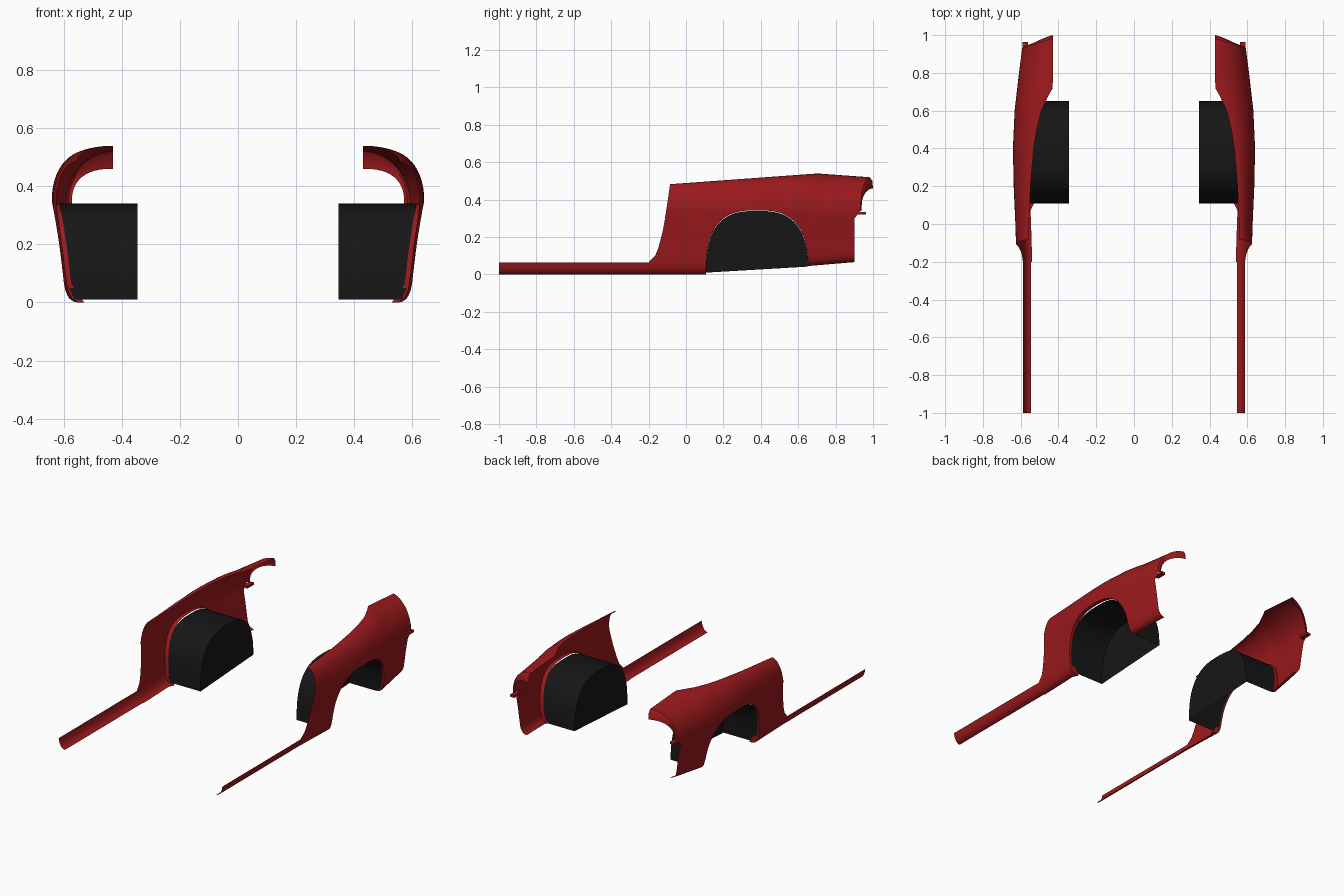
import bpy, bmesh
from math import sin, cos, pi

if "Cube" in bpy.data.objects:
    bpy.data.objects.remove(bpy.data.objects["Cube"])


def interp(x, pts):
    if x <= pts[0][0]:
        return pts[0][1]
    for (a, u), (b, v) in zip(pts, pts[1:]):
        if x <= b:
            return u + (v - u) * (x - a) / (b - a)
    return pts[-1][1]


def material(name, col):
    m = bpy.data.materials.new(name)
    m.diffuse_color = col
    m.use_nodes = True
    m.node_tree.nodes["Principled BSDF"].inputs["Base Color"].default_value = m.diffuse_color
    return m


RED = material("red_paint", (0.33, 0.01, 0.012, 1))
BLACK = material("black_liner", (0.008, 0.008, 0.008, 1))

# Body lines along y: widest point, inner top edge, top height, bottom height
WIDTH = [(-.2, .622), (0, .628), (.2, .637), (.4, .641), (.6, .632), (.8, .609), (.93, .592)]
INNER = [(-.09, .56), (0, .556), (.2, .548), (.4, .531), (.5, .515), (.6, .49), (.68, .453), (.72, .43)]
TOP = [(-.085, .483), (.7, .54), (.95, .52), (1, .51)]
BOTTOM = [(.1, 0), (.65, .045), (.9, .066)]
# Inward offset of the lower side by height, and the swept rear edge
LOWER = [(0, -.078), (.003, -.066), (.015, -.05), (.04, -.039), (.065, -.034), (.19, -.02), (.34, 0)]
REAR = [(.065, -.2), (.075, -.185), (.095, -.167), (.15, -.145), (.25, -.12), (.38, -.1), (.483, -.085)]
CREASE = .34
FRAC = [0, .01, .04, .08, .12, .19, .3, .42, .56, .7, .85, 1]   # lower rows
UP = 12                                                        # shoulder rows
A0, A1, AH = .108, .652, .343                                  # wheel arch


def side_x(y, z):
    b = interp(y, BOTTOM)
    return interp(y, WIDTH) + interp((z - b) * CREASE / (CREASE - b), LOWER)


def column(low, y_of, top_y, flange):
    """One fender section; y_of(z, shoulder angle) gives the y position."""
    c = max(CREASE, low + .012)
    pts = []
    for f in FRAC:
        z = low + (c - low) * f
        y = y_of(z, 0)
        pts.append((side_x(y, z), y, z))
    pts.insert(0, (pts[0][0] - flange, pts[0][1], low))
    for i in range(1, UP + 1):
        t = pi / 2 * i / UP
        z = c + (interp(top_y, TOP) - c) * sin(t)
        y = y_of(z, t)
        w, n = interp(y, WIDTH), interp(y, INNER)
        pts.append((n + (w - n) * cos(t), y, z))
    return pts


def arch(i, n):
    """Superellipse wheel opening in the y, z plane."""
    t = pi * i / n
    c, s = cos(t), max(sin(t), 0)
    u = -abs(c) ** (2 / 2.8) * (1 if c > 0 else -1)
    y = (A0 + A1) / 2 + u * (A1 - A0) / 2
    return y, max(interp(y, BOTTOM), AH * s ** (2 / 2.8))


def finish(name, bm, mat, angle=35):
    bmesh.ops.remove_doubles(bm, verts=bm.verts, dist=1e-5)
    bmesh.ops.recalc_face_normals(bm, faces=bm.faces)
    me = bpy.data.meshes.new(name)
    bm.to_mesh(me)
    bm.free()
    me.materials.append(mat)
    ob = bpy.data.objects.new(name, me)
    bpy.context.collection.objects.link(ob)
    bpy.ops.object.select_all(action='DESELECT')
    ob.select_set(True)
    bpy.context.view_layer.objects.active = ob
    bpy.ops.object.shade_smooth_by_angle(angle=angle * pi / 180)
    mod = ob.modifiers.new("mirror", 'MIRROR')
    mod.use_axis[0] = True
    mod.use_mirror_merge = False
    return ob


def skin(bm, cols):
    vs = [[bm.verts.new(p) for p in c] for c in cols]
    for a, b in zip(vs, vs[1:]):
        for k in range(len(a) - 1):
            bm.faces.new((a[k], b[k], b[k + 1], a[k + 1]))


# Fender: rear panel, arch panel, front panel
cols = []
for i in range(8):
    s = i / 8
    cols.append(column(0, lambda z, t: interp(z, REAR) * (1 - s) + A0 * s,
                       -.085 * (1 - s) + A0 * s, .005))
N = 32
for i in range(N + 1):
    y0, low = arch(i, N)
    cols.append(column(low, lambda z, t: y0, y0, .025))


def front_edge(z, t):
    return interp(z, [(.31, .9), (.335, .932)]) + .05 * (1 - cos(t))


for i in range(1, 11):
    s = i / 10
    ny = A1 + (.95 - A1) * s
    cols.append(column(interp(A1 + .25 * s, BOTTOM),
                       lambda z, t: A1 * (1 - s) + front_edge(z, t) * s, ny, .005))
bm = bmesh.new()
skin(bm, cols)

# Rounded nose lip turning down to the headlight opening
base = cols[-1][-UP - 1:]
mid, lip = [], []
for i, p in enumerate(base):
    t = pi / 2 * i / UP
    c, s = max(cos(t), 0) ** .8, sin(t) ** .8
    q = (.43 + .142 * c, .937 + .063 * (1 - cos(t)), .34 + .12 * s)
    lip.append(q)
    mid.append((p[0] * .55 + q[0] * .45, p[1] * .45 + q[1] * .55 + .004,
                p[2] * .6 + q[2] * .4 + .006 * s))
skin(bm, [base, mid, lip])
finish("fender", bm, RED)

# Small headlight bracket tab
bm = bmesh.new()
bmesh.ops.create_cube(bm, size=1)
for v in bm.verts:
    v.co = (.575 + v.co.x * .03, .93 + v.co.y * .065, .327 + v.co.z * .015)
finish("headlight_tab", bm, RED)

# Curved sill strip
bm = bmesh.new()
zs = [0, .003, .009, .015, .027, .04, .052, .065]
skin(bm, [[(side_x(-.2, z), y, z) for z in zs] for y in (-1, -.6, -.2)])
finish("sill", bm, RED)

# Wheel arch liner: tunnel with a closed inner wall and open bottom
bm = bmesh.new()
ring = [arch(i, N) for i in range(N + 1)]
ring = [(y, max(z - .003, .01)) for y, z in ring]
skin(bm, [[(min(x, side_x(y, z) - .012), y, z) for y, z in ring] for x in (.345, .48, .61)])
bm.faces.new([bm.verts.new((.345, y, z)) for y, z in ring])
finish("wheel_liner", bm, BLACK)
